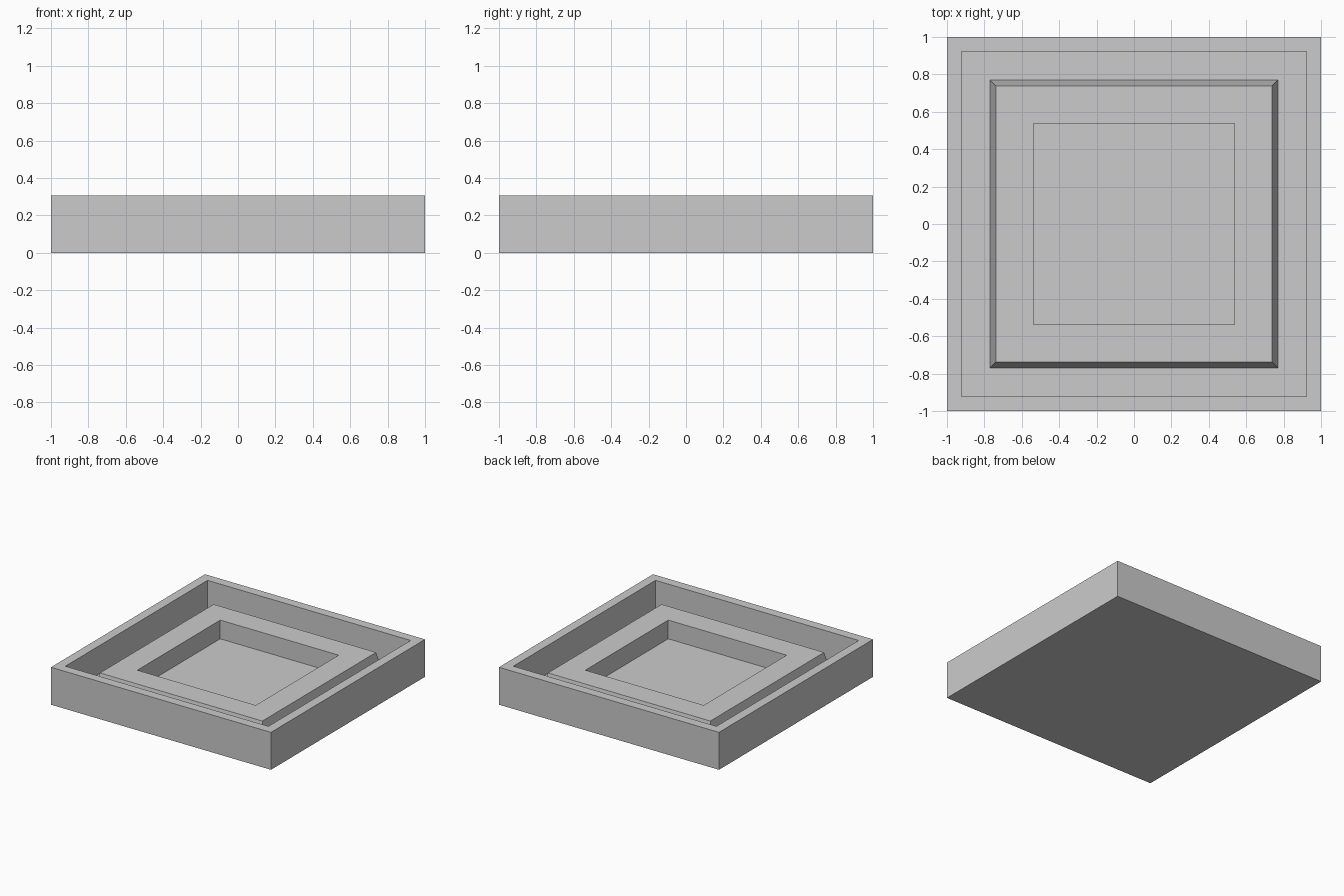
import bpy
import bmesh

cube = bpy.data.objects.get("Cube")
if cube:
    bpy.data.objects.remove(cube, do_unlink=True)

U = 1 / 13  # design module: the tray is 26 modules wide

grey = bpy.data.materials.new("plain grey")
grey.use_nodes = True
colour = (0.6, 0.6, 0.6, 1)
grey.diffuse_color = colour
grey.node_tree.nodes["Principled BSDF"].inputs["Base Color"].default_value = colour

# Square profile from the underside, over the rim, to the middle: (half width, height)
profile = [
    (13, 0), (13, 4),    # outer wall
    (12, 4), (12, 1),    # rim and inner wall
    (10, 1), (9.6, 3),   # channel floor and tapered side of the raised frame
    (7, 3), (7, 1),      # frame top and central recess
]


def square_ring(bm, half, height):
    corners = ((-1, -1), (1, -1), (1, 1), (-1, 1))
    return [bm.verts.new((x * half * U, y * half * U, height * U)) for x, y in corners]


bm = bmesh.new()
rings = [square_ring(bm, half, height) for half, height in profile]
for low, high in zip(rings, rings[1:]):
    for i in range(4):
        j = (i + 1) % 4
        bm.faces.new((low[i], low[j], high[j], high[i]))
bm.faces.new(reversed(rings[0]))  # underside
bm.faces.new(rings[-1])           # recess floor
bmesh.ops.recalc_face_normals(bm, faces=bm.faces)

mesh = bpy.data.meshes.new("stepped_tray")
bm.to_mesh(mesh)
bm.free()
mesh.materials.append(grey)
tray = bpy.data.objects.new("stepped_tray", mesh)
bpy.context.collection.objects.link(tray)
